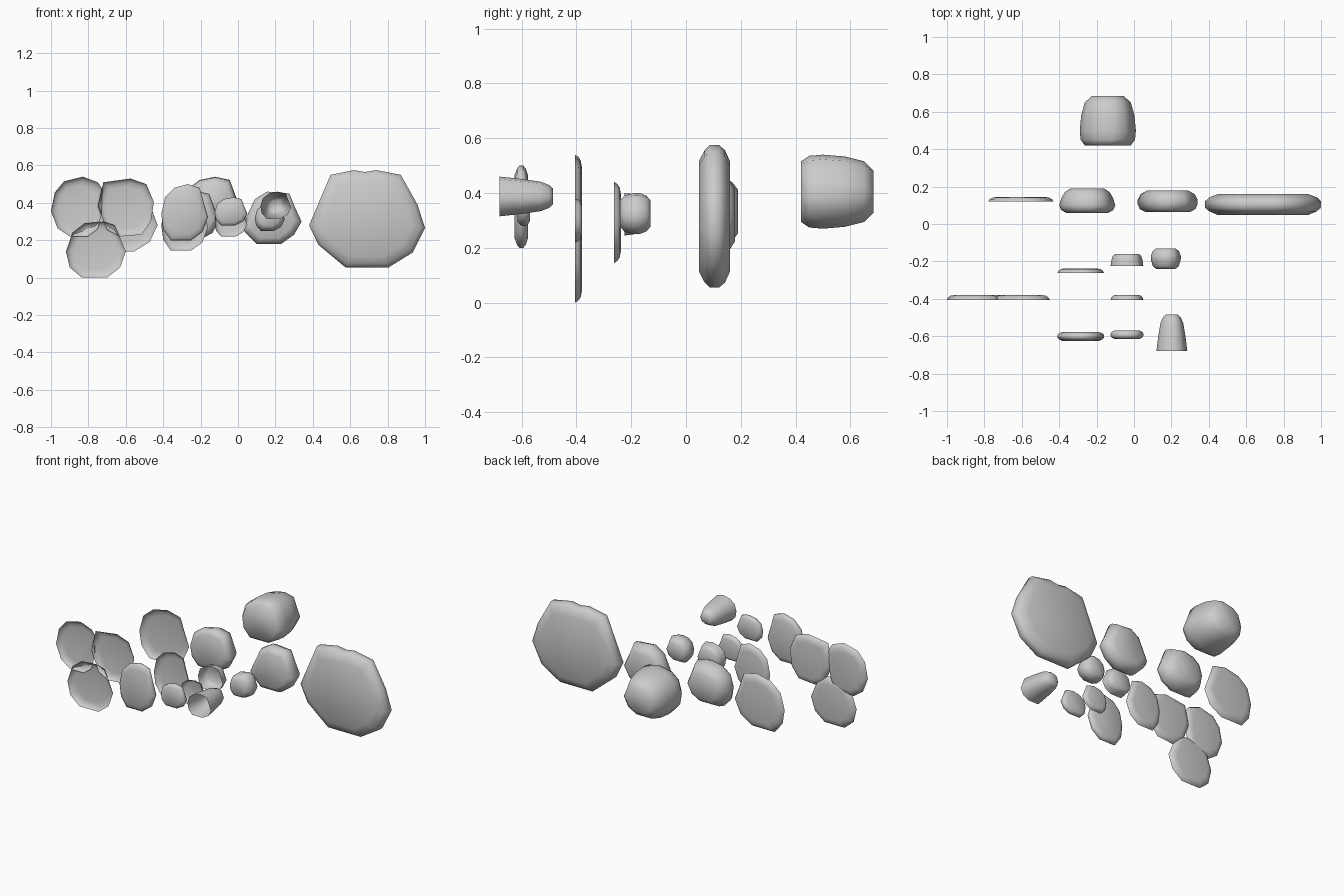
import bpy, bmesh, math

if "Cube" in bpy.data.objects:
    bpy.data.objects.remove(bpy.data.objects["Cube"])

stone = bpy.data.materials.new("stone_grey")
stone.diffuse_color = (0.6, 0.6, 0.6, 1)
stone.use_nodes = True
stone.node_tree.nodes["Principled BSDF"].inputs["Base Color"].default_value = stone.diffuse_color

# Irregular pebble outline in x/z, inside a -1..1 box, clockwise from the left
PEBBLE = [(-1, -.07), (-.84, .53), (-.44, .87), (.12, 1), (.64, .87), (.84, .27),
          (1, -.17), (.76, -.7), (.28, -1), (-.6, -1), (-.92, -.6)]


def fit(x0, x1, z0, z1):
    """Pebble outline stretched to a box."""
    return [((x0 + x1) / 2 + u * (x1 - x0) / 2, (z0 + z1) / 2 + v * (z1 - z0) / 2)
            for u, v in PEBBLE]


def pebble(name, outline, layers, open_front=False):
    """Loft the outline through (y, scale) layers, about the outline's centre."""
    xs, zs = zip(*outline)
    cx, cz = (min(xs) + max(xs)) / 2, (min(zs) + max(zs)) / 2
    bm = bmesh.new()
    rings = [[bm.verts.new((cx + (x - cx) * s, y, cz + (z - cz) * s)) for x, z in outline]
             for y, s in layers]
    n = len(outline)
    for a, b in zip(rings, rings[1:]):
        for i in range(n):
            j = (i + 1) % n
            bm.faces.new((a[i], b[i], b[j], a[j]))
    bm.faces.new(rings[-1])
    if not open_front:
        bm.faces.new(rings[0])
    bmesh.ops.recalc_face_normals(bm, faces=bm.faces)
    # open shells: make sure the rounded back faces outwards
    back = max(bm.faces, key=lambda f: f.calc_center_median().y)
    if back.normal.y < 0:
        bmesh.ops.reverse_faces(bm, faces=bm.faces)
    me = bpy.data.meshes.new(name)
    bm.to_mesh(me)
    bm.free()
    ob = bpy.data.objects.new(name, me)
    bpy.context.collection.objects.link(ob)
    me.materials.append(stone)
    bpy.context.view_layer.objects.active = ob
    ob.select_set(True)
    bpy.ops.object.shade_smooth_by_angle(angle=math.radians(70))
    ob.select_set(False)


def thin(y0, y1):
    """Shallow dish, widest at the front rim."""
    d = y1 - y0
    return [(y0, 1), (y0 + d * .5, .95), (y0 + d * .85, .86), (y1, .72)]


def lens(y0, y1):
    """Closed stone, rounded at both faces."""
    d = y1 - y0
    return [(y0, .78), (y0 + d * .18, .93), (y0 + d * .35, 1),
            (y0 + d * .65, 1), (y0 + d * .84, .93), (y1, .78)]


# Large slab with a notched top
pebble("large_slab", [(.38, .28), (.495, .55), (.62, .575), (.68, .565), (.74, .575), (.87, .55),
                      (.96, .39), (1, .265), (.935, .135), (.805, .055), (.575, .055),
                      (.43, .175)], lens(.048, .16))

# Three overlapping thin dishes on the left
pebble("left_dish", [(-1, .355), (-.98, .455), (-.93, .515), (-.83, .54), (-.75, .51), (-.725, .475),
                     (-.73, .34), (-.75, .26), (-.805, .22), (-.9, .22), (-.965, .265)],
       thin(-.405, -.38), True)
pebble("inner_dish", [(-.75, .38), (-.72, .51), (-.575, .53), (-.49, .5), (-.45, .405), (-.465, .3),
                      (-.515, .23), (-.63, .22), (-.7, .255)], thin(-.405, -.38), True)
pebble("low_dish", [(-.92, .14), (-.885, .24), (-.82, .29), (-.72, .3), (-.66, .28), (-.635, .225),
                    (-.6, .14), (-.63, .055), (-.7, 0), (-.835, 0), (-.9, .055)],
       thin(-.405, -.38), True)

# Other open dishes
pebble("rear_dish", fit(-.78, -.43, .14, .48), thin(.12, .145), True)
pebble("middle_dish", fit(-.41, -.16, .145, .44), thin(-.262, -.238), True)
pebble("small_dish", fit(-.125, .05, .22, .38), thin(-.405, -.38), True)
pebble("small_bowl", fit(-.125, .05, .245, .4), thin(-.225, -.16), True)

# Closed lens stones at the front
pebble("front_lens", fit(-.41, -.16, .2, .5), lens(-.625, -.577))
pebble("small_lens", fit(-.125, .05, .28, .43), lens(-.615, -.57))

# Thick rounded stones
pebble("right_stone", [(.02, .27), (.09, .42), (.155, .46), (.275, .45), (.305, .375), (.34, .3),
                       (.3, .23), (.23, .18), (.1, .18), (.04, .24)],
       [(.065, .76), (.08, .93), (.105, 1), (.13, 1), (.16, .9), (.178, .7)])
pebble("centre_stone", fit(-.4, -.1, .2, .465),
       [(.06, .76), (.075, .93), (.1, 1), (.14, .92), (.17, .8), (.19, .6)])
pebble("back_stone", fit(-.29, .01, .27, .54),
       [(.42, .82), (.45, .97), (.5, 1), (.58, .95), (.65, .82), (.685, .56)])
pebble("round_stone", fit(.09, .25, .25, .4),
       [(-.24, .65), (-.225, .87), (-.19, 1), (-.17, 1), (-.145, .87), (-.13, .65)])

# Hollow tapered cup, open at the front
pebble("hollow_cup", fit(.12, .285, .315, .46),
       [(-.68, 1), (-.6, .88), (-.53, .74), (-.5, .58), (-.485, .4)], True)
